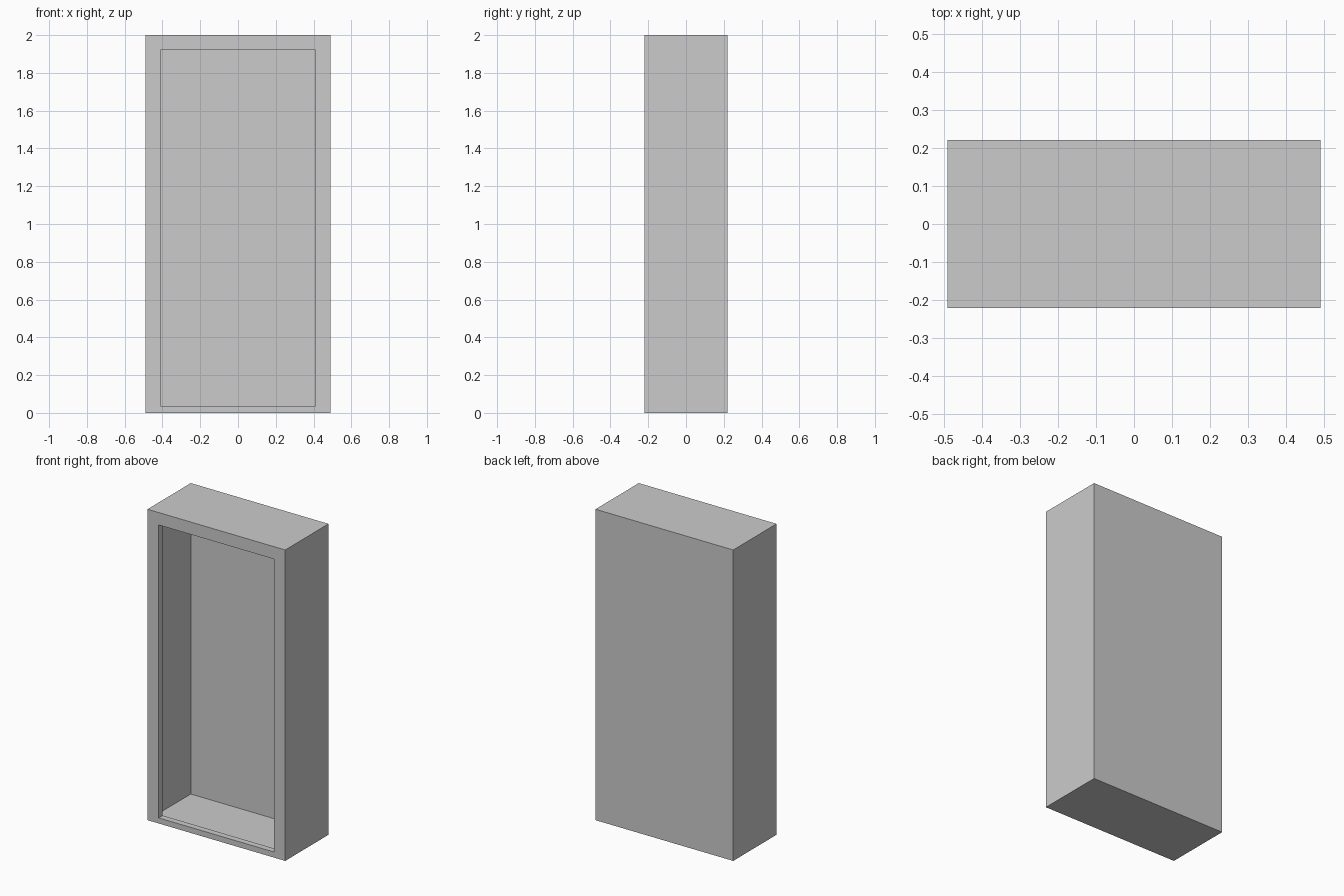
import bpy, bmesh

if "Cube" in bpy.data.objects:
    bpy.data.objects.remove(bpy.data.objects["Cube"])

W, D, H = 0.49, 0.22, 2.0        # half width, half depth, height
OPEN_W, Z0, Z1 = 0.41, 0.036, 1.92   # doorway half width, bottom and top
LIP = 0.04                       # depth of the lip behind the doorway


def rect(bm, hw, y, z0, z1):
    """Rectangular vertex loop facing the front."""
    return [bm.verts.new((x, y, z)) for x, z in
            ((-hw, z0), (hw, z0), (hw, z1), (-hw, z1))]


def bridge(bm, a, b):
    for i in range(4):
        j = (i + 1) % 4
        bm.faces.new((a[i], a[j], b[j], b[i]))


# Thin-walled cabinet: closed back, sides, front frame, inward lip
bm = bmesh.new()
loops = [rect(bm, W, D, 0, H),
         rect(bm, W, -D, 0, H),
         rect(bm, OPEN_W, -D, Z0, Z1),
         rect(bm, OPEN_W, -D + LIP, Z0, Z1)]
bm.faces.new(loops[0])
for a, b in zip(loops, loops[1:]):
    bridge(bm, a, b)
bmesh.ops.recalc_face_normals(bm, faces=bm.faces)

# Keep the back panel pointing outwards
bm.faces.ensure_lookup_table()
if bm.faces[0].normal.y < 0:
    bmesh.ops.reverse_faces(bm, faces=bm.faces)

mesh = bpy.data.meshes.new("cabinet_shell")
bm.to_mesh(mesh)
bm.free()
bpy.context.collection.objects.link(bpy.data.objects.new("cabinet_shell", mesh))
